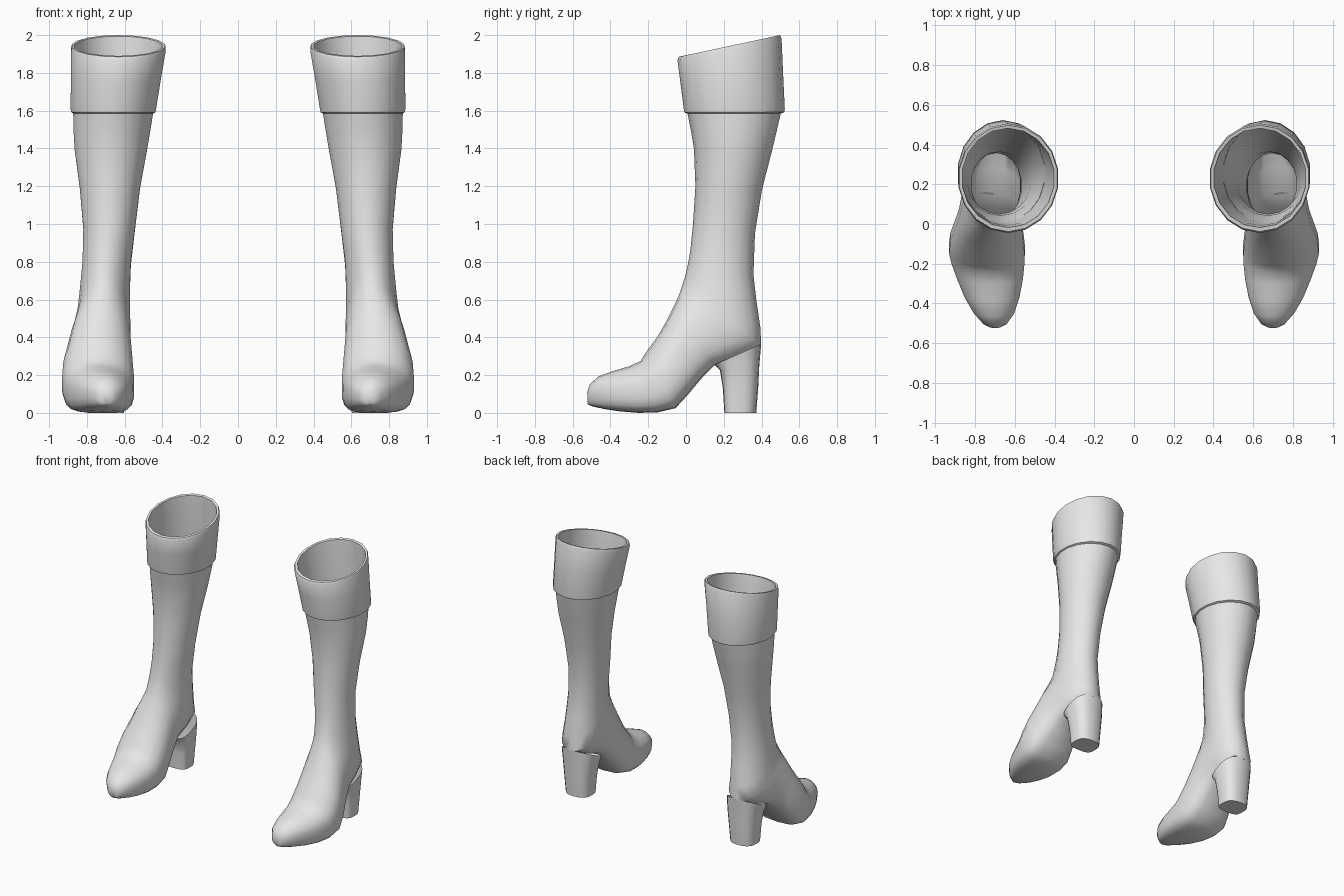
import bpy, bmesh, math

SIDES = 18

leather = bpy.data.materials.new("grey leather")
leather.diffuse_color = (0.8, 0.8, 0.8, 1)


def ring(front, back, cx, hw, e_front=1.0, e_back=1.0):
    """Closed section spanning two (y, z) side-profile points, hw wide each way."""
    my, mz = (front[0] + back[0]) / 2, (front[1] + back[1]) / 2
    dy, dz = (front[0] - back[0]) / 2, (front[1] - back[1]) / 2
    pts = []
    for i in range(SIDES):
        t = 2 * math.pi * i / SIDES
        c, s = math.cos(t), math.sin(t)
        e = e_front if c > 0 else e_back
        c = math.copysign(abs(c) ** e, c)
        s = math.copysign(abs(s) ** e, s)
        pts.append((cx + hw * s, my + dy * c, mz + dz * c))
    return pts


def loft(name, rings, cap_start=False):
    """Skin the rings in order and mirror the part to the other boot."""
    bm = bmesh.new()
    loops = [[bm.verts.new(p) for p in ring(*r)] for r in rings]
    for a, b in zip(loops, loops[1:]):
        for j in range(SIDES):
            k = (j + 1) % SIDES
            bm.faces.new((a[j], a[k], b[k], b[j]))
    if cap_start:
        bm.faces.new(loops[0][::-1])
    me = bpy.data.meshes.new(name)
    bm.to_mesh(me)
    bm.free()
    me.materials.append(leather)
    ob = bpy.data.objects.new(name, me)
    bpy.context.collection.objects.link(ob)
    bpy.ops.object.select_all(action='DESELECT')
    ob.select_set(True)
    bpy.context.view_layer.objects.active = ob
    bpy.ops.object.shade_smooth_by_angle(angle=math.radians(50))
    mirror = ob.modifiers.new("other boot", 'MIRROR')
    mirror.use_mirror_merge = False
    return ob


# Foot and shaft: toe to knee, sections swing from upright to level
loft("foot_and_shaft", [
    ((-0.523, 0.110), (-0.520, 0.045), 0.700, 0.025),
    ((-0.510, 0.150), (-0.495, 0.034), 0.700, 0.060, 1.0, 0.7),
    ((-0.465, 0.192), (-0.430, 0.020), 0.705, 0.103, 1.0, 0.6),
    ((-0.385, 0.222), (-0.350, 0.008), 0.715, 0.140, 1.0, 0.55),
    ((-0.300, 0.247), (-0.250, 0.000), 0.725, 0.168, 1.0, 0.5),
    ((-0.240, 0.275), (-0.150, 0.003), 0.735, 0.186, 1.0, 0.5),
    ((-0.218, 0.312), (-0.055, 0.025), 0.741, 0.193, 1.0, 0.55),
    ((-0.150, 0.405), (0.005, 0.090), 0.741, 0.186, 1.0, 0.6),
    ((-0.100, 0.492), (0.080, 0.180), 0.733, 0.170, 1.0, 0.65),
    ((-0.060, 0.573), (0.150, 0.250), 0.726, 0.157, 1.0, 0.7),
    ((-0.035, 0.630), (0.280, 0.295), 0.717, 0.149, 1.0, 0.75),
    ((-0.018, 0.680), (0.398, 0.355), 0.711, 0.141, 1.0, 0.85),
    ((0.000, 0.740), (0.394, 0.450), 0.707, 0.136),
    ((0.013, 0.800), (0.372, 0.600), 0.701, 0.132),
    ((0.023, 0.860), (0.357, 0.730), 0.695, 0.130),
    ((0.037, 1.000), (0.365, 0.950), 0.682, 0.139),
    ((0.050, 1.200), (0.402, 1.180), 0.678, 0.162),
    ((0.042, 1.400), (0.456, 1.390), 0.673, 0.195),
    ((0.025, 1.500), (0.482, 1.500), 0.667, 0.207),
    ((0.005, 1.600), (0.505, 1.600), 0.660, 0.216),
], cap_start=True)

# Block heel: flat front, rounded back
loft("heel", [
    ((0.203, 0.000), (0.372, 0.000), 0.700, 0.098, 0.55, 0.8),
    ((0.195, 0.130), (0.382, 0.130), 0.700, 0.108, 0.55, 0.8),
    ((0.180, 0.225), (0.388, 0.250), 0.700, 0.120, 0.55, 0.8),
    ((0.150, 0.255), (0.398, 0.365), 0.703, 0.130, 0.6, 0.85),
], cap_start=True)

# Folded cuff: tucked hem, outer wall, slanted rim, inner wall
loft("cuff", [
    ((0.008, 1.585), (0.502, 1.585), 0.661, 0.213),
    ((-0.008, 1.590), (0.520, 1.592), 0.660, 0.226),
    ((-0.012, 1.610), (0.523, 1.610), 0.660, 0.230),
    ((-0.030, 1.750), (0.514, 1.800), 0.646, 0.242),
    ((-0.045, 1.868), (0.506, 1.980), 0.633, 0.254),
    ((-0.038, 1.885), (0.498, 2.000), 0.633, 0.250),
    ((-0.018, 1.890), (0.482, 1.994), 0.634, 0.234),
    ((-0.008, 1.820), (0.485, 1.880), 0.640, 0.228),
    ((0.005, 1.600), (0.505, 1.600), 0.660, 0.216),
])
